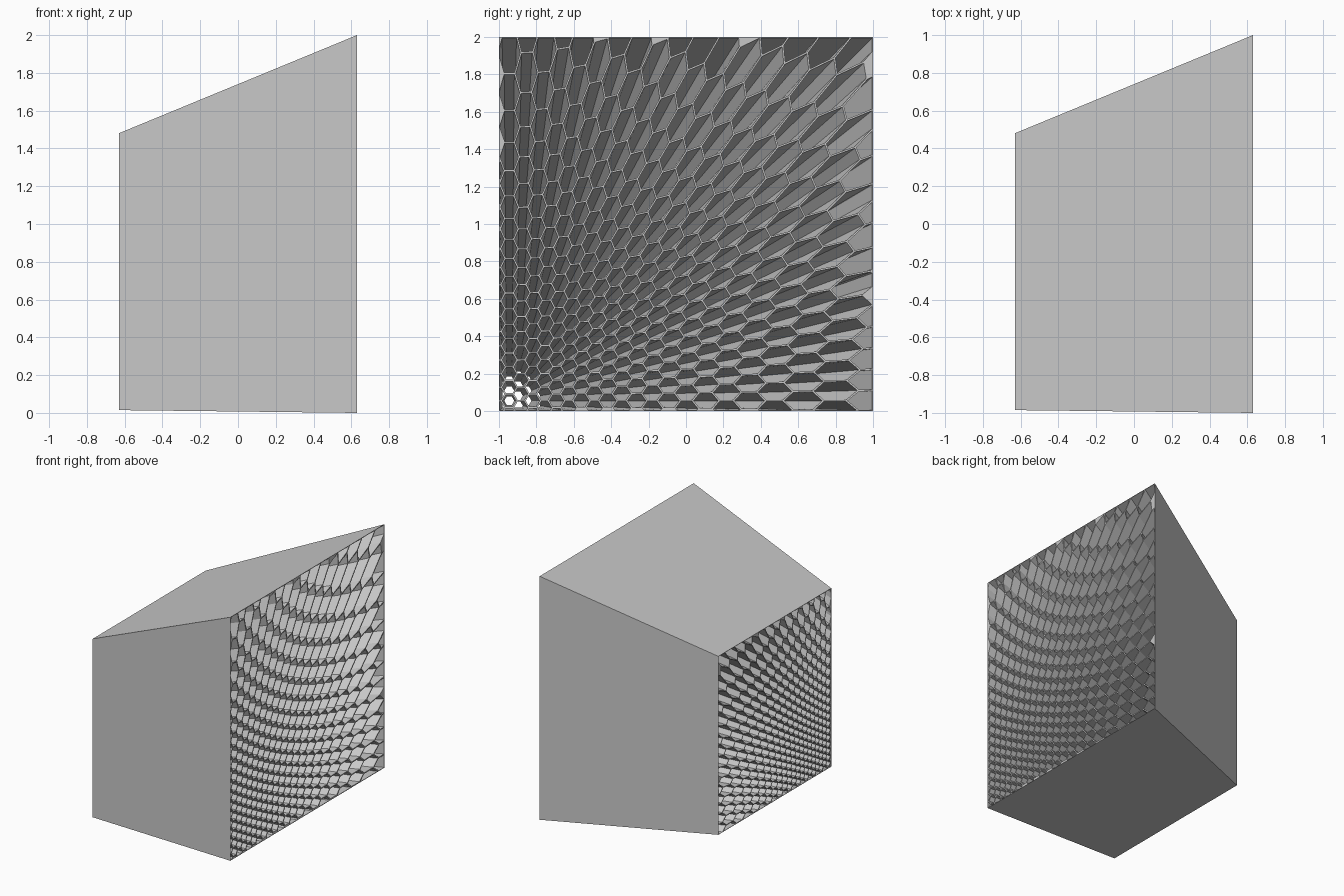
import bpy
import bmesh
import math
from mathutils import Vector
from mathutils.geometry import tessellate_polygon

cube = bpy.data.objects.get("Cube")
if cube:
    bpy.data.objects.remove(cube, do_unlink=True)

HALF = 0.63                    # half thickness along x
AXIS = (-0.945, 0.055)         # y, z of the straight channel
TAPER = 0.733                  # size of the small end against the large end
LOW, HIGH = -0.055, 1.945      # block edges measured from the axis
PITCH, SPREAD = 0.072, 1.25    # cell spacing and how quickly cells stretch
WALL = 0.009

grey = bpy.data.materials.new("light_grey")
grey.use_nodes = True
colour = (0.58, 0.58, 0.58, 1)
grey.diffuse_color = colour
grey.node_tree.nodes["Principled BSDF"].inputs["Base Color"].default_value = colour


def clip(poly, point, normal):
    """Keep the part of a polygon on the side the normal points to."""
    out = []
    for a, b in zip(poly, poly[1:] + poly[:1]):
        da, db = (a - point).dot(normal), (b - point).dot(normal)
        if da >= 0:
            out.append(a)
        if da * db < 0:
            out.append(a.lerp(b, da / (da - db)))
    clean = []
    for p in out:
        if not clean or (p - clean[-1]).length > 1e-5:
            clean.append(p)
    if len(clean) > 1 and (clean[0] - clean[-1]).length < 1e-5:
        clean.pop()
    return clean


def inset(poly, width):
    """Move every edge of a counter-clockwise polygon inwards."""
    out = poly
    for a, b in zip(poly, poly[1:] + poly[:1]):
        edge = (b - a).normalized()
        normal = Vector((-edge.y, edge.x))
        out = clip(out, a + normal * width, normal)
    return out


def area(poly):
    return sum(a.cross(b) for a, b in zip(poly, poly[1:] + poly[:1])) / 2


def stretch(p):
    """Spread the even honeycomb outwards from the axis."""
    s = p.length
    return p * (SPREAD * math.tan(s / SPREAD) / s) if s > 1e-6 else p.copy()


def place(p, large):
    k = 1 if large else TAPER
    return (HALF if large else -HALF, AXIS[0] + p.x * k, AXIS[1] + p.y * k)


def add_sides(bm, poly, inward):
    for a, b in zip(poly, poly[1:] + poly[:1]):
        pts = [place(a, False), place(a, True), place(b, True), place(b, False)]
        if not inward:
            pts.reverse()
        bm.faces.new([bm.verts.new(p) for p in pts])


def add_ends(bm, loops):
    flat = [p for loop in loops for p in loop]
    tris = tessellate_polygon([[p.to_3d() for p in loop] for loop in loops])
    for large in (True, False):
        verts = [bm.verts.new(place(p, large)) for p in flat]
        for tri in tris:
            if len(set(tri)) < 3:
                continue
            face = bm.faces.new([verts[i] for i in tri])
            face.normal_update()
            if (face.normal.x > 0) != large:
                face.normal_flip()


def finish(bm, name):
    mesh = bpy.data.meshes.new(name)
    bm.to_mesh(mesh)
    bm.free()
    mesh.materials.append(grey)
    obj = bpy.data.objects.new(name, mesh)
    bpy.context.collection.objects.link(obj)


square = [Vector(p) for p in ((LOW, LOW), (HIGH, LOW), (HIGH, HIGH), (LOW, HIGH))]

# Tapered outer casing
bm = bmesh.new()
add_sides(bm, square, False)
finish(bm, "outer_casing")

# Honeycomb of channels that all converge beyond the small end
bm = bmesh.new()
radius = PITCH / math.sqrt(3)
for col in range(-2, 28):
    for row in range(-2, 28):
        centre = Vector((col * radius * 1.5, (row + 0.5 * (col % 2)) * PITCH))
        if centre.length / SPREAD > 1.27:
            continue
        cell = [stretch(centre + radius * Vector((math.cos(k * math.pi / 3),
                                                  math.sin(k * math.pi / 3))))
                for k in range(6)]
        full = area(cell)
        for a, b in zip(square, square[1:] + square[:1]):
            edge = (b - a).normalized()
            cell = clip(cell, a, Vector((-edge.y, edge.x)))
        if len(cell) < 3 or area(cell) < 1e-7:
            continue
        hole = inset(cell, WALL / 2)
        if len(hole) < 3 or area(hole) < 0.08 * full:
            add_ends(bm, [cell])
        else:
            add_ends(bm, [cell, hole])
            add_sides(bm, hole, True)
finish(bm, "honeycomb_channels")
